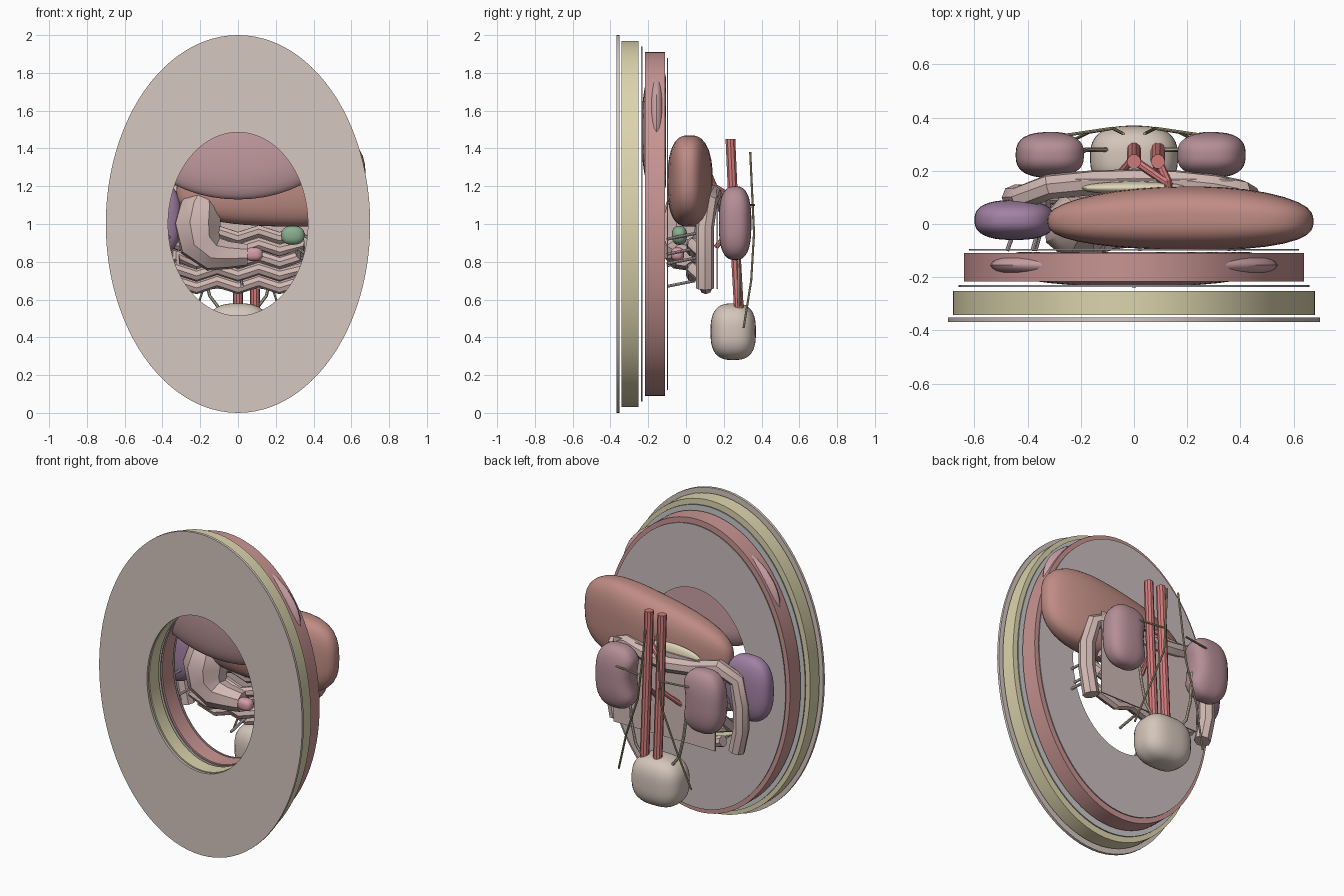
import bpy, bmesh, math
from mathutils import Vector

if "Cube" in bpy.data.objects:
    bpy.data.objects.remove(bpy.data.objects["Cube"])

def paint(ob, rgb):
    m = bpy.data.materials.new(ob.name + "_colour")
    m.diffuse_color = (*rgb, 1)
    m.use_nodes = True
    m.node_tree.nodes["Principled BSDF"].inputs["Base Color"].default_value = m.diffuse_color
    ob.data.materials.append(m)

def finish(name, bm, rgb):
    bmesh.ops.recalc_face_normals(bm, faces=bm.faces)
    me = bpy.data.meshes.new(name)
    bm.to_mesh(me)
    bm.free()
    me.shade_smooth()
    me.set_sharp_from_angle(angle=math.radians(35))
    ob = bpy.data.objects.new(name, me)
    bpy.context.collection.objects.link(ob)
    paint(ob, rgb)
    return ob

def ring(name, rx, rz, y0, y1, rgb, n=96):
    # elliptical plate with an elliptical opening
    bm = bmesh.new()
    loops = []
    for a, b, y in ((rx, rz, y0), (rx, rz, y1), (.37, .485, y1), (.37, .485, y0)):
        loops.append([bm.verts.new((a * math.cos(2 * math.pi * i / n), y,
                      1 + b * math.sin(2 * math.pi * i / n))) for i in range(n)])
    for k in range(4):
        p, q = loops[k], loops[(k + 1) % 4]
        for i in range(n):
            j = (i + 1) % n
            bm.faces.new((p[i], p[j], q[j], q[i]))
    return finish(name, bm, rgb)

def blob(name, c, half, rgb, power=2.6, shape=None):
    # rounded organ: superellipsoid with optional reshaping in unit space
    bm = bmesh.new()
    bmesh.ops.create_uvsphere(bm, u_segments=40, v_segments=24, radius=1)
    for v in bm.verts:
        d = v.co.normalized()
        d = d * sum(abs(t) ** power for t in d) ** (-1 / power)
        if shape:
            d = shape(d)
        v.co = Vector(c) + Vector((d.x * half[0], d.y * half[1], d.z * half[2]))
    return finish(name, bm, rgb)

def tube(name, pts, r, rgb, radii=None, res=2):
    cu = bpy.data.curves.new(name, 'CURVE')
    cu.dimensions = '3D'
    cu.bevel_depth = r
    cu.bevel_resolution = res
    cu.use_fill_caps = True
    s = cu.splines.new('POLY')
    s.points.add(len(pts) - 1)
    for i, p in enumerate(pts):
        s.points[i].co = (*p, 1)
        s.points[i].radius = radii[i] if radii else 1
    ob = bpy.data.objects.new(name, cu)
    bpy.context.collection.objects.link(ob)
    bpy.ops.object.select_all(action='DESELECT')
    ob.select_set(True)
    bpy.context.view_layer.objects.active = ob
    bpy.ops.object.convert(target='MESH')
    ob = bpy.context.view_layer.objects.active
    ob.data.materials.clear()
    ob.data.shade_smooth()
    ob.data.set_sharp_from_angle(angle=math.radians(35))
    paint(ob, rgb)
    return ob

PINK, RED, OLIVE = (.64, .48, .45), (.66, .2, .2), (.45, .4, .24)

# abdominal wall layers, front to back
ring("skin", .70, 1.0, -.368, -.352, (.66, .57, .53))
ring("fat", .68, .97, -.342, -.252, (.72, .66, .42))
ring("fascia", .66, .94, -.237, -.23, (.6, .63, .63))
ring("muscle", .64, .91, -.216, -.11, (.58, .3, .29))
ring("peritoneum", .62, .88, -.1, -.094, (.6, .52, .52))

# diaphragm dome, flattened at the back
def flat_back(d):
    d.y = min(d.y, .6)
    return d
blob("diaphragm", (0, -.155, 1.49), (.54, .083, .36), (.6, .36, .38), 2, flat_back)

# liver, tapering to the -x end
def taper(d):
    t = (d.x + 1) / 2
    d.z = d.z * (.6 + .4 * t) - .27 * (1 - t)
    d.y *= .78 + .22 * math.sin(math.pi * min(1, t * .85))
    d.y += .1 * math.sin(math.pi * t)
    return d
blob("liver", (.175, .01, 1.25), (.5, .12, .28), (.52, .26, .23), 2.8, taper)

# stomach
tube("stomach", [(-.18, .01, 1.18), (-.2, 0, 1.1), (-.215, -.01, 1.0), (-.2, -.015, .9),
     (-.13, -.02, .84), (-.05, -.02, .835), (.05, -.02, .835)], .1, PINK,
     [.4, 1.1, 1.3, 1.2, .95, .75, .6])

# gallbladder, appendix, spleen, pancreas, bladder
blob("gallbladder", (.29, -.035, .94), (.062, .04, .05), (.25, .42, .27), 2.4)
blob("appendix", (.083, -.045, .84), (.048, .035, .036), (.66, .33, .38))
blob("spleen", (-.45, .015, 1.03), (.15, .075, .2), (.36, .22, .37))
blob("pancreas", (0, .135, 1.17), (.2, .025, .06), (.74, .66, .48), 2)
blob("bladder", (0, .25, .43), (.165, .12, .15), (.66, .56, .49), 2.8)

# kidneys with a slight inner hollow
for side, cx in ((-1, -.31), (1, .285)):
    def hollow(d, s=side):
        if d.x * s < 0:
            d.x *= 1 - .22 * max(0, 1 - 3 * d.z * d.z)
        return d
    blob("kidney", (cx, .26, 1.005), (.135, .086, .195), (.46, .27, .31), 2.7, hollow)

# colon: up one side, across behind the liver, down the other
tube("colon", [(-.42, .1, .66), (-.45, .1, .8), (-.45, .1, .95), (-.42, .1, 1.1), (-.32, .14, 1.17),
     (-.16, .155, 1.13), (0, .16, 1.11), (.16, .155, 1.13), (.3, .14, 1.16), (.4, .12, 1.12),
     (.43, .1, .98), (.43, .1, .82), (.4, .1, .66)], .048, PINK)

# small bowel: zigzag rows joined end to end
pts = []
for r in range(5):
    row = [(-.33 + .11 * i, .07 + .035 * (-1) ** r, .68 + .066 * r + .018 * (-1) ** i)
           for i in range(7)]
    pts += row if r % 2 == 0 else row[::-1]
tube("small_bowel", pts, .034, PINK)

# mesentery sheet behind the bowel
bm = bmesh.new()
bmesh.ops.create_cube(bm, size=1)
for v in bm.verts:
    v.co = (v.co.x * .7 + .03, v.co.y * .008 + .165, v.co.z * .53 + .92)
finish("mesentery", bm, (.62, .49, .46))

# great vessels and their forward branches
for name, x in (("aorta", 0), ("vena_cava", .09)):
    tube(name, [(x, .235, 1.45), (x, .255, 1.0), (x, .28, .55)], .027, RED, None, 3)
    tube(name + "_branch", [(x, .24, 1.14), (.13, .15, 1.2), (.13, .12, 1.27)], .016, RED)
    tube(name + "_lower_branch", [(x, .25, .98), (.08 * (1 if x else -1), .16, .88)], .014, RED)

# ureters, nerves and small ligament rods
for s in (-1, 1):
    tube("ureter", [(s * .2, .27, .95), (s * .18, .28, .75), (s * .15, .28, .62),
                    (s * .09, .28, .54)], .009, (.62, .55, .42))
    tube("nerve", [(s * .04, .34, 1.38), (s * .08, .36, .95), (s * .17, .345, .7),
                   (s * .25, .305, .45)], .006, OLIVE)
    tube("side_nerve", [(s * .08, .36, 1.1), (s * .25, .335, 1.1), (s * .32, .29, 1.15)], .006, OLIVE)
for x, z in ((-.36, .93), (.36, .93), (-.35, .79), (.36, .8), (-.45, .96), (.34, .85), (.02, .68)):
    tube("ligament", [(x * 1.06, -.1, z - .01), (x * .94, .05, z + .02)], .008, (.62, .55, .53))
